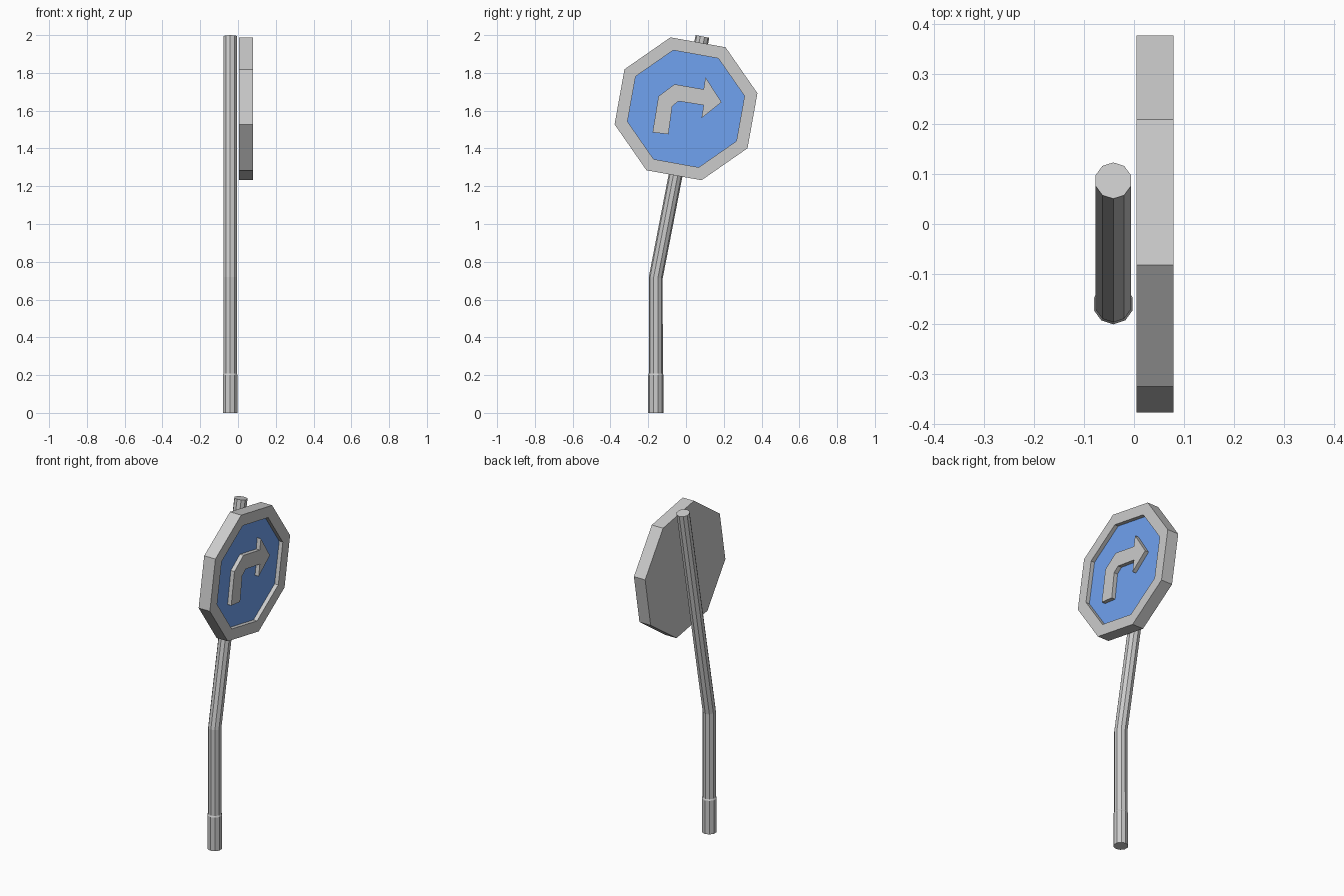
import bpy, bmesh
from math import sin, cos, radians, pi
from mathutils import Vector

if "Cube" in bpy.data.objects:
    bpy.data.objects.remove(bpy.data.objects["Cube"])


def loft(name, rings):
    """Skin a list of closed rings with quads and cap both ends."""
    bm = bmesh.new()
    loops = [[bm.verts.new(p) for p in ring] for ring in rings]
    n = len(loops[0])
    for a, b in zip(loops, loops[1:]):
        for i in range(n):
            j = (i + 1) % n
            bm.faces.new((a[i], a[j], b[j], b[i]))
    bm.faces.new(loops[0][::-1])
    end_cap = bm.faces.new(loops[-1])
    end_cap.material_index = 0
    bm.faces.index_update()
    cap_index = len(bm.faces) - 1
    bmesh.ops.recalc_face_normals(bm, faces=bm.faces[:])
    mesh = bpy.data.meshes.new(name)
    bm.to_mesh(mesh)
    bm.free()
    obj = bpy.data.objects.new(name, mesh)
    bpy.context.collection.objects.link(obj)
    return obj, cap_index


# Bent ten-sided pole with a thicker foot sleeve: (y, z, radius, tilt)
def pole_ring(y, z, r, tilt):
    t = radians(tilt)
    pts = []
    for i in range(10):
        a = pi / 2 + i * 2 * pi / 10
        u = r * sin(a)
        pts.append((-0.0415 + r * cos(a), y + u * cos(t), z - u * sin(t)))
    return pts


pole_path = [(-0.16, 0.0, 0.041, 0), (-0.16, 0.2, 0.041, 0),
             (-0.16, 0.208, 0.037, 0), (-0.16, 0.717, 0.037, 5.5),
             (0.087, 1.993, 0.037, 11)]
loft("bent_pole", [pole_ring(*p) for p in pole_path])


# Octagonal sign plate with raised rim and recessed face
def octagon(x, r):
    return [Vector((x, r * cos(radians(12.3 + 45 * i)),
                    1.61 + r * sin(radians(12.3 + 45 * i)))) for i in range(8)]


FRONT, FACE = 0.079, 0.055
plate, face = loft("sign_plate", [octagon(0.005, 0.387), octagon(FRONT, 0.387),
                                  octagon(FRONT, 0.317), octagon(FACE, 0.317)])
grey = bpy.data.materials.new("plain_grey")
grey.diffuse_color = (0.8, 0.8, 0.8, 1)
grey.use_nodes = True
grey.node_tree.nodes["Principled BSDF"].inputs["Base Color"].default_value = grey.diffuse_color
blue = bpy.data.materials.new("sign_blue")
blue.diffuse_color = (0.16, 0.36, 0.87, 1)
blue.use_nodes = True
blue.node_tree.nodes["Principled BSDF"].inputs["Base Color"].default_value = blue.diffuse_color
plate.data.materials.append(grey)
plate.data.materials.append(blue)
plate.data.polygons[face].material_index = 1

# Raised turn-right arrow (y, z outline)
outline = [(-.177, 1.485), (-.093, 1.475), (-.073, 1.623), (-.04, 1.65),
           (.093, 1.629), (.082, 1.56), (.188, 1.645), (.103, 1.777),
           (.093, 1.713), (-.061, 1.74), (-.146, 1.676)]
loft("turn_arrow", [[(x, y, z) for y, z in outline] for x in (FACE - 0.004, FRONT)])
